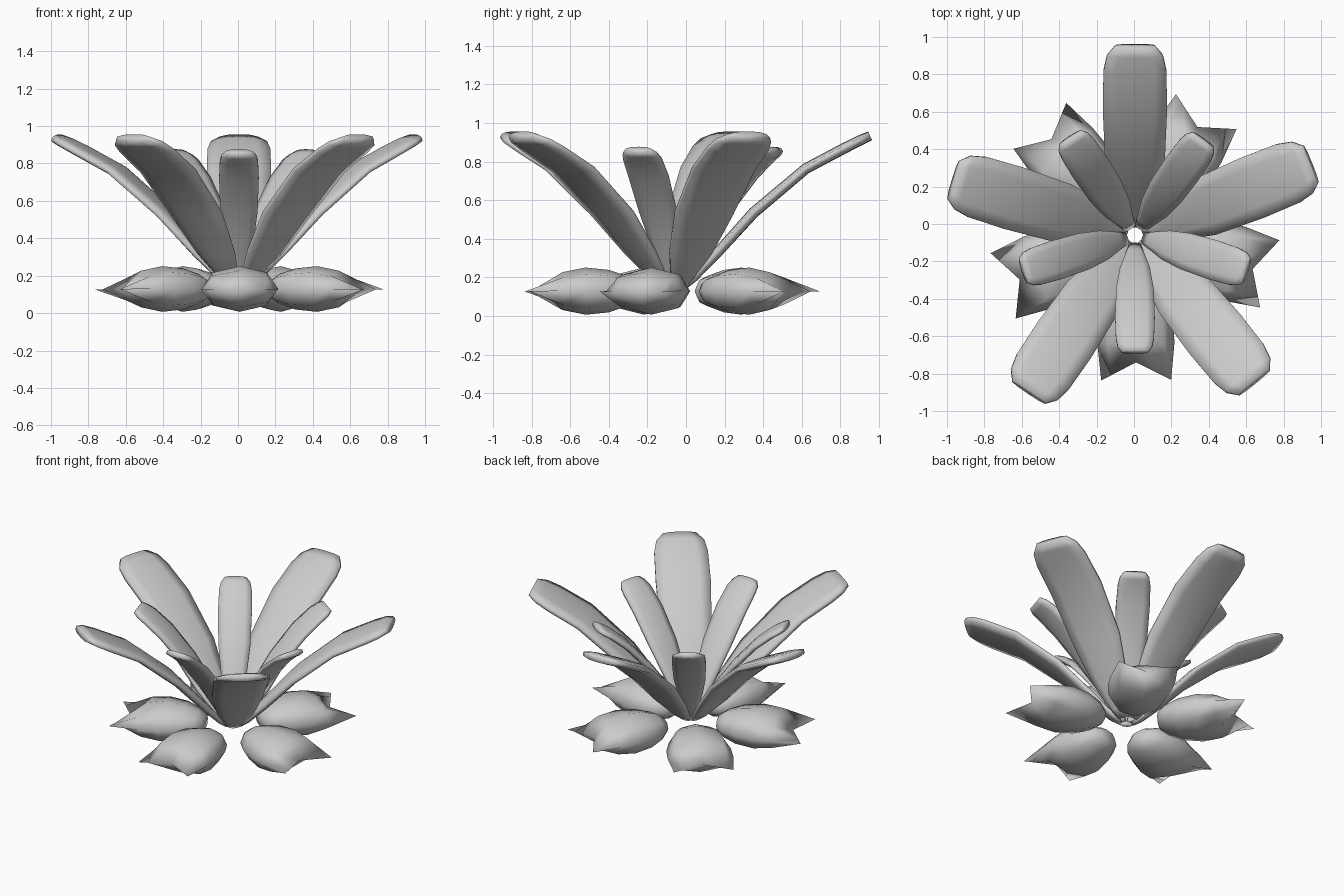
import bpy, bmesh
from math import radians
from mathutils import Matrix, Vector

if "Cube" in bpy.data.objects:
    bpy.data.objects.remove(bpy.data.objects["Cube"])

CENTRE = Vector((0.005, -0.06, 0))


def loft(bm, rings, cap_end=True):
    """Skin a list of equal-length vertex rings and close the ends."""
    vs = [[bm.verts.new(p) for p in ring] for ring in rings]
    n = len(vs[0])
    for a, b in zip(vs, vs[1:]):
        for i in range(n):
            j = (i + 1) % n
            bm.faces.new((a[i], a[j], b[j], b[i]))
    bm.faces.new(vs[0][::-1])
    if cap_end:
        bm.faces.new(vs[-1])


def finish(bm, name, angle, sharp):
    bmesh.ops.remove_doubles(bm, verts=bm.verts, dist=0.0005)
    bmesh.ops.recalc_face_normals(bm, faces=bm.faces)
    me = bpy.data.meshes.new(name)
    bm.to_mesh(me)
    bm.free()
    for p in me.polygons:
        p.use_smooth = True
    me.set_sharp_from_angle(angle=radians(sharp))
    ob = bpy.data.objects.new(name, me)
    bpy.context.collection.objects.link(ob)
    # parts are modelled pointing along +x, then turned about the plant centre
    ob.matrix_world = Matrix.Translation(CENTRE) @ Matrix.Rotation(radians(angle), 4, 'Z')


def leaf(name, angle, stations):
    """Thick strap leaf; stations are (radius, height, half width, half thickness)."""
    bm = bmesh.new()
    top = [(-1, .45), (-.6, .9), (0, 1), (.6, .9), (1, .45)]
    section = top + [(u, -v) for u, v in reversed(top)]
    rings = []
    for i, (r, z, w, t) in enumerate(stations):
        a, b = stations[max(i - 1, 0)], stations[min(i + 1, len(stations) - 1)]
        d = Vector((b[0] - a[0], 0, b[1] - a[1])).normalized()
        nrm = Vector((-d.z, 0, d.x))
        rings.append([Vector((r, u * w, z)) + nrm * v * t for u, v in section])
    loft(bm, rings)
    finish(bm, name, angle, 95)


def base_leaf(name, angle, shift):
    """Puffy low leaf with a notched, two-pointed tip."""
    bm = bmesh.new()
    stations = [(.20, .07, .045), (.25, .125, .08), (.34, .175, .11),
                (.46, .203, .122), (.58, .206, .098)]
    k = .72
    section = [(-1, 0), (-k, k), (0, 1), (k, k), (1, 0), (k, -k), (0, -1), (-k, -k)]
    rings = [[(r + shift, u * w, .129 + v * h) for u, v in section] for r, w, h in stations]
    # top and bottom meet in a V-notched edge
    rings.append([(.68 + shift + .095 * abs(u), u * .187, .127) for u, v in section])
    loft(bm, rings, cap_end=False)
    finish(bm, name, angle, 120)


BIG = [(.05, .15, .035, .014), (.10, .195, .06, .02), (.22, .325, .115, .026),
       (.41, .535, .16, .029), (.68, .763, .172, .028), (.88, .869, .168, .028),
       (.96, .909, .15, .027), (1.013, .933, .105, .025)]
SMALL = [(.05, .17, .03, .012), (.09, .24, .045, .017), (.18, .40, .08, .022),
         (.29, .55, .1, .024), (.44, .72, .106, .024), (.55, .812, .102, .023),
         (.595, .84, .092, .022), (.625, .86, .068, .02)]

# tall outer leaves
for i, a in enumerate((90, 163, 236, 309, 382)):
    leaf(f"outer_leaf_{i + 1}", a, BIG)
# shorter inner leaves
for i, a in enumerate((270, 342.5, 54.5, 123.5, 197.5)):
    leaf(f"inner_leaf_{i + 1}", a, SMALL)
# notched leaves lying at the bottom: angle and outward shift
for i, (a, s) in enumerate(((270.5, 0), (344, -.025), (60, -.012), (131, 0), (201, -.02))):
    base_leaf(f"base_leaf_{i + 1}", a, s)
